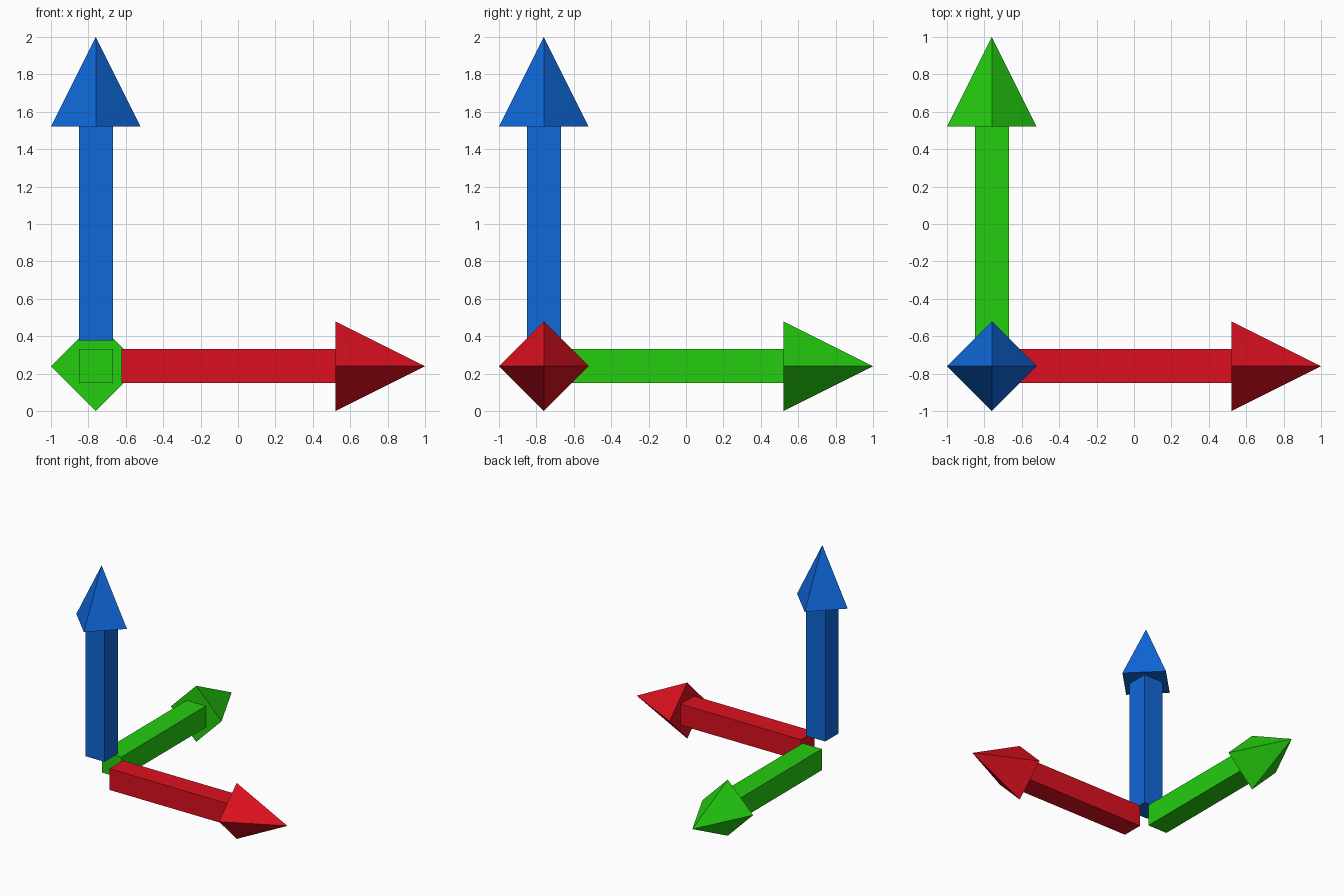
import bpy
from math import pi
from mathutils import Euler, Vector

if "Cube" in bpy.data.objects:
    bpy.data.objects.remove(bpy.data.objects["Cube"])

ORIGIN = Vector((-0.76, -0.76, 0.24))   # where the three axes meet
SHAFT_START, HEAD_BASE, TIP = 0.137, 1.28, 1.76
SHAFT_WIDTH, HEAD_RADIUS = 0.182, 0.24


def finish(name, mat):
    obj = bpy.context.object
    obj.name = name
    obj.data.materials.append(mat)


def arrow(name, rotation, color):
    mat = bpy.data.materials.new(name + "_paint")
    mat.diffuse_color = color
    mat.use_nodes = True
    mat.node_tree.nodes["Principled BSDF"].inputs["Base Color"].default_value = mat.diffuse_color
    rot = Euler(rotation)

    def along(d):
        return ORIGIN + rot.to_matrix() @ Vector((0, 0, d))

    # square shaft
    length = HEAD_BASE - SHAFT_START
    bpy.ops.mesh.primitive_cube_add(
        size=1, location=along(SHAFT_START + length / 2), rotation=rot,
        scale=(SHAFT_WIDTH, SHAFT_WIDTH, length))
    finish(name + "_shaft", mat)

    # four-sided head, corners turned toward the axes
    bpy.ops.mesh.primitive_cone_add(
        vertices=4, radius1=HEAD_RADIUS, radius2=0, depth=TIP - HEAD_BASE,
        location=along((HEAD_BASE + TIP) / 2), rotation=rot)
    finish(name + "_head", mat)


arrow("x_arrow", (0, pi / 2, 0), (0.72, 0.005, 0.014, 1))
arrow("y_arrow", (-pi / 2, 0, 0), (0.018, 0.61, 0.005, 1))
arrow("z_arrow", (0, 0, 0), (0.005, 0.138, 0.70, 1))
